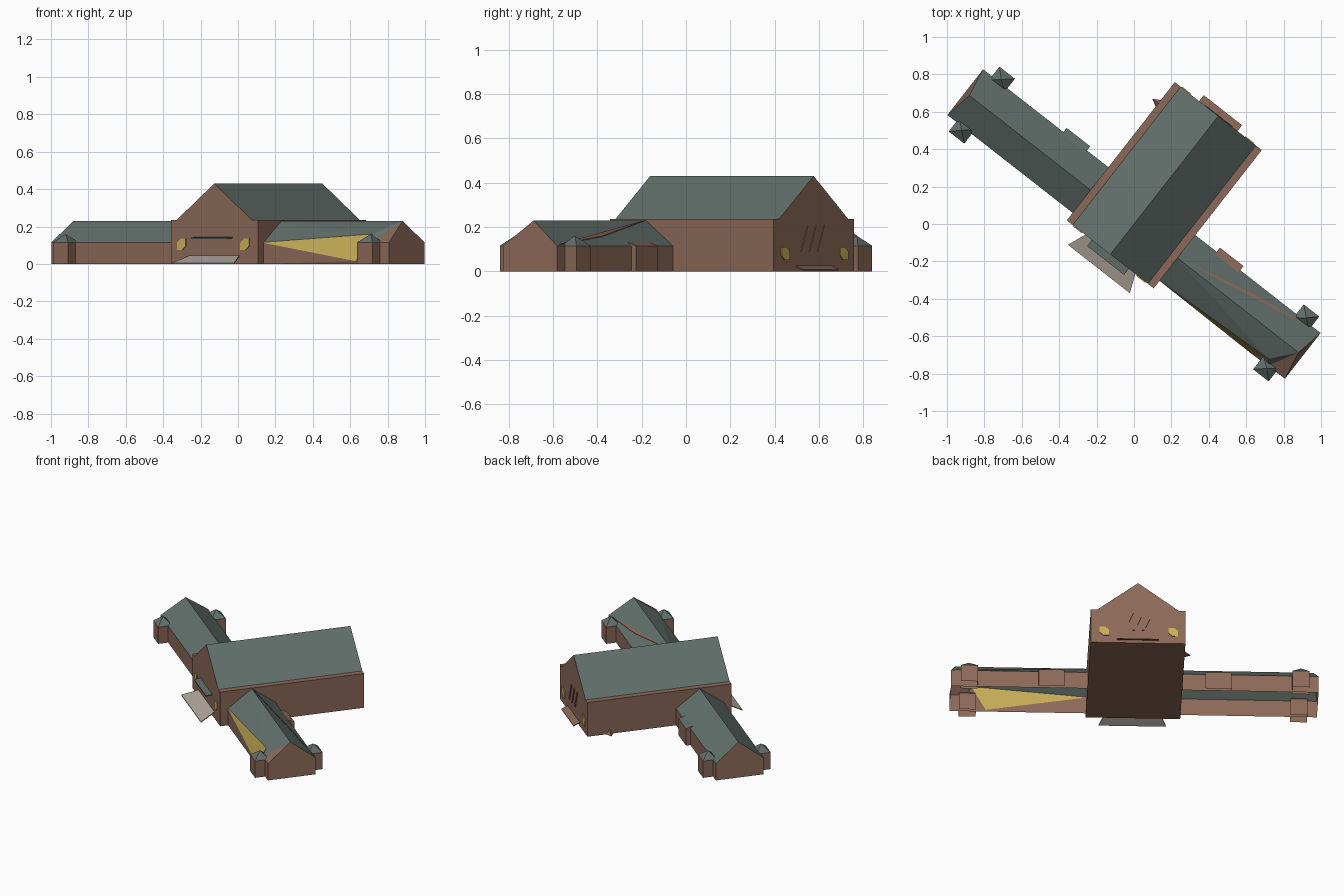
import bpy, bmesh, math
from mathutils import Matrix

if "Cube" in bpy.data.objects:
    bpy.data.objects.remove(bpy.data.objects["Cube"])

# Flat colours
def colour(name, rgb):
    m = bpy.data.materials.new(name)
    m.diffuse_color = (*rgb, 1)
    m.use_nodes = True
    m.node_tree.nodes["Principled BSDF"].inputs["Base Color"].default_value = m.diffuse_color
    return m

BRICK, SLATE, YELLOW, STONE = range(4)
PALETTE = [colour("brick_brown", (0.26, 0.14, 0.098)),
           colour("slate_green", (0.122, 0.16, 0.147)),
           colour("window_yellow", (0.58, 0.43, 0.10)),
           colour("pale_stone", (0.43, 0.376, 0.328))]
# The whole building is modelled square, then turned on the ground
TURN = Matrix.Rotation(math.radians(-38), 4, 'Z')


def part(name, verts, groups, flip=1, solid=True):
    """groups: {material: faces}; flip=-1 mirrors the part across the hall."""
    bm = bmesh.new()
    vs = [bm.verts.new((x * flip, y, z)) for x, y, z in verts]
    for mat, faces in groups.items():
        for f in faces:
            bm.faces.new([vs[i] for i in f]).material_index = mat
    if solid:
        bmesh.ops.recalc_face_normals(bm, faces=bm.faces)
    bm.transform(TURN)
    me = bpy.data.meshes.new(name)
    bm.to_mesh(me)
    bm.free()
    for m in PALETTE:
        me.materials.append(m)
    ob = bpy.data.objects.new(name, me)
    bpy.context.collection.objects.link(ob)
    return ob


def slab(name, lower, mat, thick):
    """Thin plate made from a polygon and its copy moved by thick."""
    n = len(lower)
    upper = [tuple(a + b for a, b in zip(p, thick)) for p in lower]
    faces = [tuple(range(n)), tuple(range(n, 2 * n))]
    faces += [(i, (i + 1) % n, (i + 1) % n + n, i + n) for i in range(n)]
    return part(name, lower + upper, {mat: faces})


# Main hall walls with flat ledge at the eaves
W, F, B, H, R = 0.295, -0.206, 0.732, 0.235, 0.43
hall = [(x, y, z) for z in (0, H) for x, y in ((-W, F), (W, F), (W, B), (-W, B))]
part("hall_walls", hall, {BRICK: [(0, 1, 2, 3), (4, 5, 6, 7), (0, 1, 5, 4),
                                  (1, 2, 6, 5), (2, 3, 7, 6), (3, 0, 4, 7)]})

# Main hall gable roof
G = 0.255
roof = [(x, y, z) for y in (F, B) for x, z in ((-G, H), (G, H), (0, R))]
part("hall_roof", roof, {BRICK: [(0, 1, 2), (3, 4, 5), (0, 1, 4, 3)],
                         SLATE: [(0, 2, 5, 3), (1, 2, 5, 4)]})

# Wings
E, D, Z = 1.145, 0.155, 0.115
wing = [(0.28, -D, 0), (0.28, D, 0), (0.28, -D, Z), (0.28, D, Z), (0.28, 0, 0.23),
        (E, -D, 0), (E, D, 0), (E, -D, Z), (E, D, Z), (E - 0.028, 0, 0.23)]
part("left_wing", wing, {BRICK: [(0, 5, 7, 2), (1, 3, 8, 6), (5, 6, 8, 9, 7)],
                         SLATE: [(2, 7, 9, 4), (3, 4, 9, 8)]}, -1)
# The right wing has a large yellow triangle across its front wall and roof
part("right_wing", wing + [(1.01, -0.125, 0.16), (0.92, -0.16, 0.015), (1.03, -D, Z)],
     {BRICK: [(0, 11, 2), (0, 5, 11), (11, 5, 7, 12), (11, 12, 10),
              (1, 3, 8, 6), (5, 6, 8, 9, 7), (12, 7, 9)],
      YELLOW: [(2, 11, 10)],
      SLATE: [(2, 10, 4), (4, 10, 9), (10, 12, 9), (3, 4, 9, 8)]})


# Thin brown strip running diagonally over the back slope of the right wing
def on_roof(x, y):
    return (x, y, 0.23 - (0.23 - Z) * y / D + 0.001)

slab("roof_strip", [on_roof(0.31, 0.005), on_roof(1.12, 0.15), on_roof(0.75, 0.102)],
     BRICK, (0, 0, 0.003))

# Corner towers and back porches on both wings
for flip, side in ((1, "right"), (-1, "left")):
    for s, end in ((-1, "front"), (1, "back")):
        x0, x1, y0, y1 = 0.98, 1.085, s * 0.13, s * 0.22
        tower = [(x, y, z) for z in (0, Z) for x, y in
                 ((x0, y0), (x1, y0), (x1, y1), (x0, y1))]
        tower.append((1.035, s * 0.172, 0.16))
        part(f"{side}_{end}_tower", tower,
             {BRICK: [(0, 1, 5, 4), (1, 2, 6, 5), (2, 3, 7, 6), (3, 0, 4, 7)],
              SLATE: [(4, 5, 8), (5, 6, 8), (6, 7, 8), (7, 4, 8)]}, flip)
    porch = [(x, y, z) for x in (0.44, 0.6) for y, z in
             ((0.14, 0), (0.183, 0), (0.183, Z), (0.14, Z + 0.015))]
    part(f"{side}_porch", porch,
         {BRICK: [(0, 1, 2, 3), (4, 5, 6, 7), (1, 2, 6, 5)]
          + ([(2, 3, 7, 6)] if flip > 0 else []),
          SLATE: [] if flip > 0 else [(2, 3, 7, 6)]}, flip)

# Six-sided yellow windows at both gable ends
HEX = [(-0.03, -0.03), (0.006, -0.03), (0.03, -0.008),
       (0.03, 0.03), (-0.006, 0.03), (-0.03, 0.008)]
for x in (-0.22, 0.21):
    for y, z, d, end in ((F, 0.105, -0.005, "front"), (B, 0.08, 0.005, "back")):
        slab(f"{end}_window", [(x + a, y, z + b) for a, b in HEX], YELLOW, (0, d, 0))

# Three slanted bars on the back gable
for x in (-0.06, 0.0, 0.06):
    slab("back_bar", [(x + 0.02, B, 0.09), (x + 0.035, B, 0.09),
                      (x - 0.015, B, 0.21), (x - 0.03, B, 0.21)], BRICK, (0, 0.004, 0))

# Entrance: stone ramp and green canopy at the front, brown step at the back
slab("front_ramp", [(-0.21, -0.305, 0), (0.21, -0.305, 0),
                    (0.17, F, 0.038), (-0.17, F, 0.038)], STONE, (0, 0, 0.006))
slab("front_canopy", [(-0.125, -0.247, 0.133), (0.125, -0.247, 0.133),
                      (0.125, F, 0.138), (-0.125, F, 0.138)], SLATE, (0, 0, 0.007))
slab("back_step", [(-0.13, 0.772, 0.003), (0.13, 0.772, 0.003),
                   (0.13, B, 0.02), (-0.13, B, 0.02)], BRICK, (0, 0, 0.006))

# Small pointed buttress on the left wall
part("side_buttress", [(-W, 0.565, 0), (-W, 0.61, 0), (-0.335, 0.588, 0), (-W, 0.588, 0.03)],
     {BRICK: [(0, 1, 2), (0, 2, 3), (1, 2, 3), (0, 1, 3)]})
